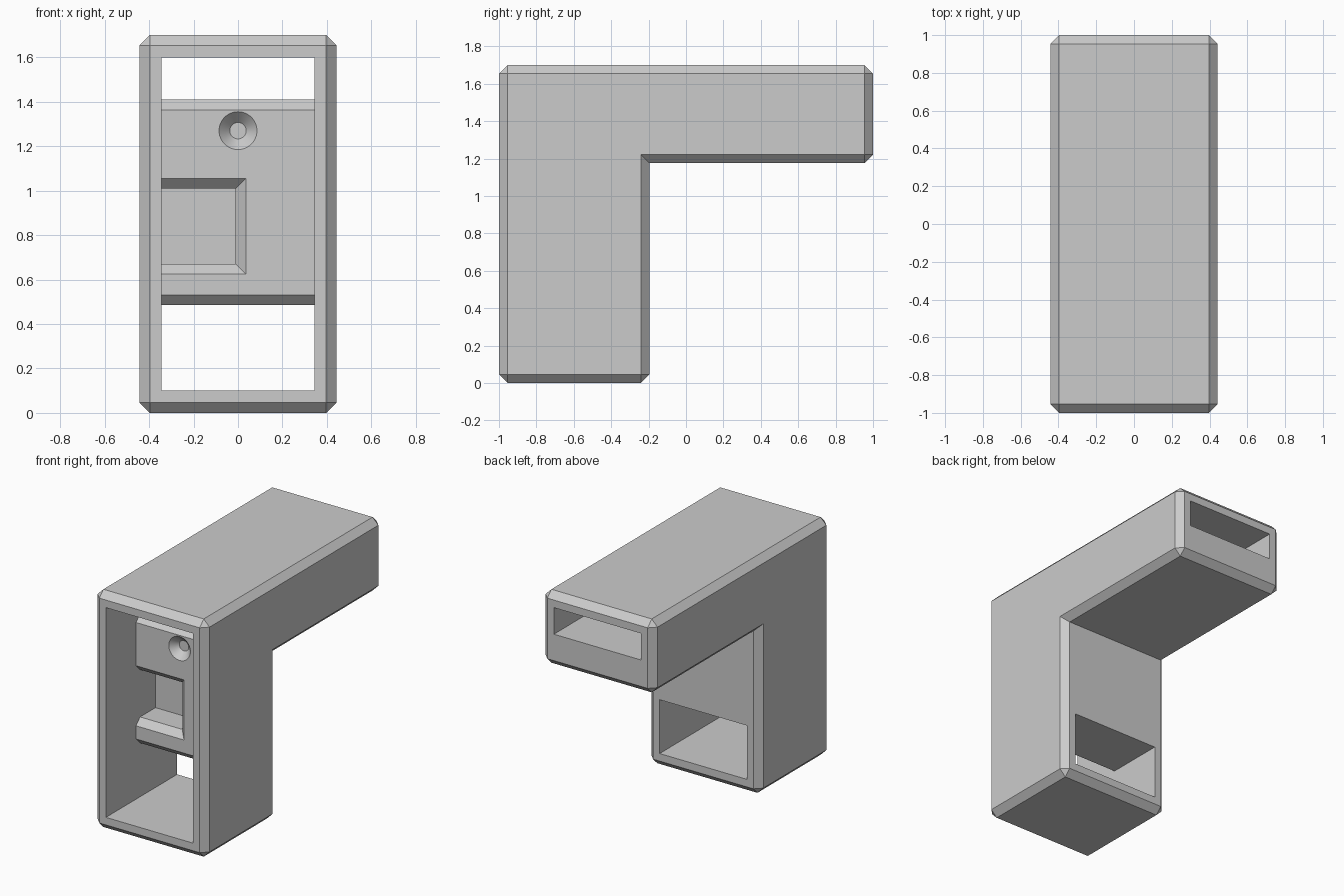
import bpy
import bmesh
import math
from mathutils import Vector

if "Cube" in bpy.data.objects:
    bpy.data.objects.remove(bpy.data.objects["Cube"])

HALF_WIDTH = 0.443
CHAMFER = 0.046
OPENING = 0.345      # half width of the inner opening
BLOCK_FRONT = -0.66  # front plane of the recessed block

grey = bpy.data.materials.new("plain grey")
grey.use_nodes = True
colour = (0.6, 0.6, 0.6, 1)
grey.diffuse_color = colour
grey.node_tree.nodes["Principled BSDF"].inputs["Base Color"].default_value = colour


def loft(name, rings, bevel=False):
    """Closed solid through matching rings of points."""
    bm = bmesh.new()
    loops = [[bm.verts.new(p) for p in ring] for ring in rings]
    n = len(loops[0])
    for a, b in zip(loops, loops[1:]):
        for i in range(n):
            j = (i + 1) % n
            bm.faces.new((a[i], a[j], b[j], b[i]))
    bm.faces.new(loops[0][::-1])
    bm.faces.new(loops[-1])
    bmesh.ops.recalc_face_normals(bm, faces=bm.faces)
    if bevel:
        edges = [e for e in bm.edges if e.is_convex]
        bmesh.ops.bevel(bm, geom=edges, offset=CHAMFER, segments=1,
                        affect='EDGES', profile=0.5)
    mesh = bpy.data.meshes.new(name)
    bm.to_mesh(mesh)
    bm.free()
    mesh.materials.append(grey)
    obj = bpy.data.objects.new(name, mesh)
    bpy.context.collection.objects.link(obj)
    return obj


def side_profile(name, points, half, bevel=False):
    """Side outline in y and z, extruded across x."""
    return loft(name, [[Vector((x, y, z)) for y, z in points] for x in (-half, half)], bevel)


def rectangle(y, x0, x1, z0, z1):
    return [Vector(p) for p in ((x0, y, z0), (x1, y, z0), (x1, y, z1), (x0, y, z1))]


def circle(y, radius, z, sides=48):
    turns = [2 * math.pi * i / sides for i in range(sides)]
    return [Vector((radius * math.cos(t), y, z + radius * math.sin(t))) for t in turns]


# L-shaped chamfered body
body = side_profile("angled_housing", [
    (-1, 0), (-0.195, 0), (-0.195, 1.175), (1, 1.175), (1, 1.7), (-1, 1.7)],
    HALF_WIDTH, bevel=True)

# Front opening with an upper and a lower passage around the recessed block
inner = BLOCK_FRONT + CHAMFER
passages = side_profile("passage_cutter", [
    (-1.1, 0.1), (0, 0.1), (0, 0.485), (inner, 0.485),
    (BLOCK_FRONT, 0.485 + CHAMFER), (BLOCK_FRONT, 1.41 - CHAMFER), (inner, 1.41),
    (1.1, 1.41), (1.1, 1.6), (-1.1, 1.6)], OPENING)

# Chamfered pocket beside the left-hand wall of the opening
g = 0.01
pocket = loft("pocket_cutter", [
    rectangle(BLOCK_FRONT - g, -OPENING, 0.035 + g, 0.625 - g, 1.055 + g),
    rectangle(inner, -OPENING, -0.011, 0.671, 1.009),
    rectangle(-0.44, -OPENING, -0.011, 0.671, 1.009)])

# Conical sink with a flat bottom
sink = loft("sink_cutter", [
    circle(BLOCK_FRONT - g, 0.095, 1.27),
    circle(BLOCK_FRONT + 0.05, 0.037, 1.27)])

# Carve the openings, then discard the cutters
bpy.context.view_layer.objects.active = body
for cutter in (passages, pocket, sink):
    cutter.hide_render = True
    mod = body.modifiers.new(cutter.name, 'BOOLEAN')
    mod.operation = 'DIFFERENCE'
    mod.solver = 'EXACT'
    mod.object = cutter
    bpy.ops.object.modifier_apply(modifier=mod.name)
    bpy.data.objects.remove(cutter)

for obj in bpy.context.selected_objects:
    obj.select_set(False)
body.select_set(True)
bpy.ops.object.shade_smooth_by_angle(angle=math.radians(28))
